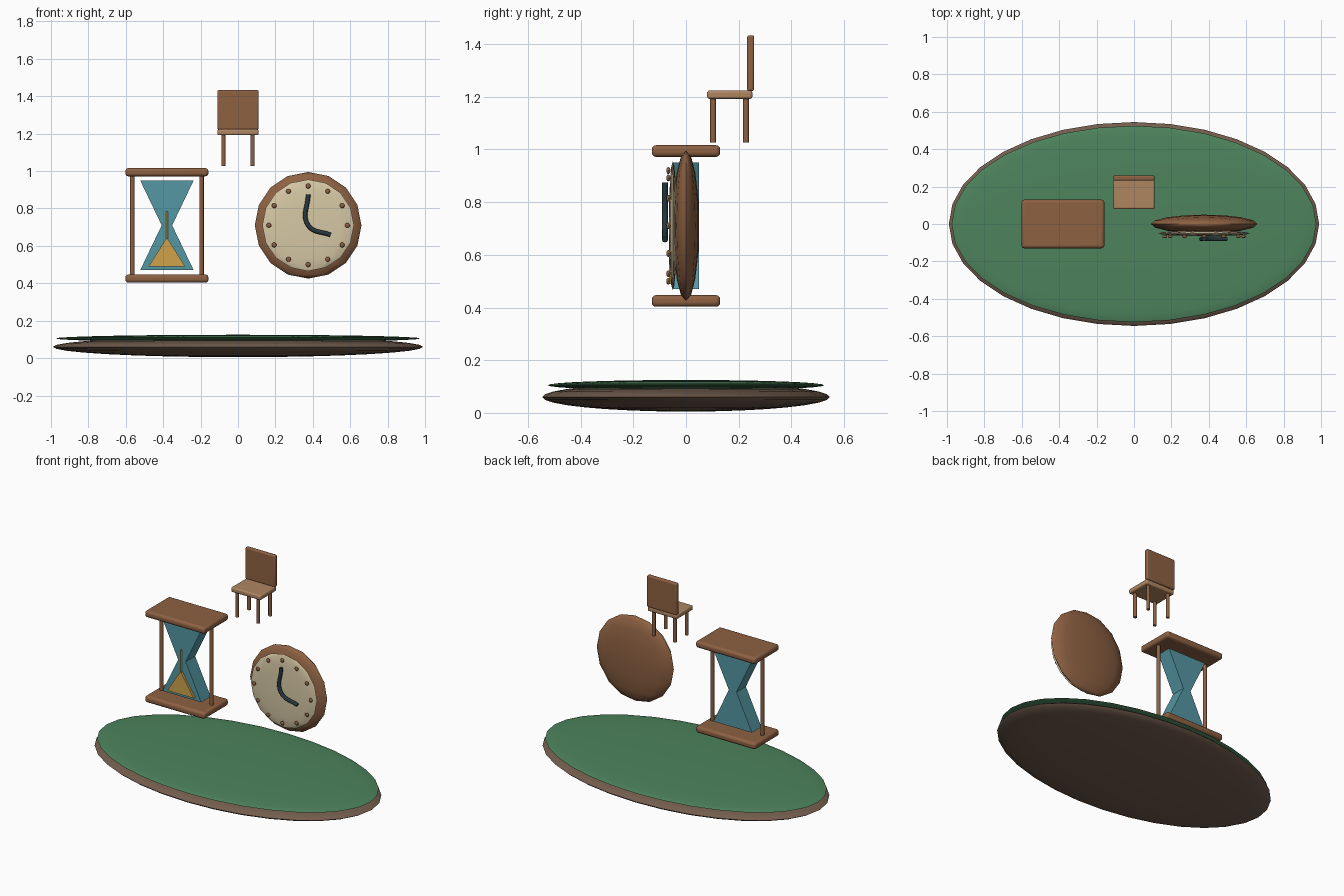
import bpy, math
from mathutils import Vector

if "Cube" in bpy.data.objects:
    bpy.data.objects.remove(bpy.data.objects["Cube"])


def material(name, rgb):
    m = bpy.data.materials.new(name)
    m.diffuse_color = (*rgb, 1)
    m.use_nodes = True
    m.node_tree.nodes["Principled BSDF"].inputs["Base Color"].default_value = m.diffuse_color
    return m


WOOD = material("wood", (0.27, 0.12, 0.055))
LIGHT_WOOD = material("light_wood", (0.43, 0.24, 0.12))
EARTH = material("earth", (0.17, 0.11, 0.075))
GREEN = material("green", (0.075, 0.23, 0.11))
GLASS = material("glass", (0.09, 0.31, 0.37))
SAND = material("sand", (0.62, 0.36, 0.07))
CREAM = material("cream", (0.68, 0.58, 0.38))
DARK = material("dark", (0.02, 0.04, 0.05))


def finish(name, mat, smooth=True):
    o = bpy.context.object
    o.name = name
    o.data.materials.append(mat)
    if smooth:
        bpy.ops.object.shade_smooth_by_angle(angle=math.radians(40))
    return o


def ellipsoid(name, loc, radii, mat, seg=32, rings=16):
    bpy.ops.mesh.primitive_uv_sphere_add(segments=seg, ring_count=rings, location=loc)
    bpy.context.object.scale = radii
    bpy.ops.object.transform_apply(location=False, rotation=False, scale=True)
    return finish(name, mat)


def box(name, lo, hi, mat, bevel):
    lo, hi = Vector(lo), Vector(hi)
    bpy.ops.mesh.primitive_cube_add(size=1, location=(lo + hi) / 2)
    bpy.context.object.scale = hi - lo
    bpy.ops.object.transform_apply(location=False, rotation=False, scale=True)
    b = bpy.context.object.modifiers.new("bevel", 'BEVEL')
    b.width, b.segments = bevel, 3
    return finish(name, mat)


def rod(name, x, y, z0, z1, r, mat):
    bpy.ops.mesh.primitive_cylinder_add(vertices=12, radius=r, depth=z1 - z0,
                                        location=(x, y, (z0 + z1) / 2))
    return finish(name, mat)


def prism(name, outline, y0, y1, mat):
    n = len(outline)
    verts = [(x, y, z) for y in (y0, y1) for x, z in outline]
    faces = [tuple(range(n)), tuple(range(2 * n - 1, n - 1, -1))]
    faces += [(i, i + n, (i + 1) % n + n, (i + 1) % n) for i in range(n)]
    me = bpy.data.meshes.new(name)
    me.from_pydata(verts, [], faces)
    o = bpy.data.objects.new(name, me)
    bpy.context.collection.objects.link(o)
    me.materials.append(mat)


# Oval island
ellipsoid("island_base", (0, 0, 0.06), (0.99, 0.545, 0.055), EARTH)
ellipsoid("island_top", (0, 0, 0.105), (0.975, 0.525, 0.02), GREEN)

# Hourglass
HX = -0.38
for name, z in (("hourglass_bottom", 0.403), ("hourglass_top", 0.972)):
    box(name, (HX - 0.222, -0.13, z), (HX + 0.222, 0.13, z + 0.044), WOOD, 0.016)
for s in (-1, 1):
    rod("hourglass_post", HX + s * 0.185, 0, 0.44, 0.98, 0.012, WOOD)
prism("glass", [(HX - 0.143, 0.47), (HX + 0.143, 0.47), (HX + 0.028, 0.71),
                (HX + 0.143, 0.95), (HX - 0.143, 0.95), (HX - 0.028, 0.71)], -0.05, 0.05, GLASS)
prism("sand_pile", [(HX - 0.098, 0.49), (HX + 0.098, 0.49), (HX, 0.645)], -0.065, -0.045, SAND)
rod("sand_stream", HX, -0.058, 0.63, 0.785, 0.006, SAND)

# Clock
CX, CZ = 0.375, 0.71
ellipsoid("clock_case", (CX, 0, CZ), (0.285, 0.05, 0.285), WOOD, 16, 8)
ellipsoid("clock_face", (CX, -0.05, CZ), (0.245, 0.015, 0.245), CREAM, 16, 8)
for i in range(12):
    a = i * math.tau / 12
    ellipsoid("hour_dot", (CX + 0.21 * math.sin(a), -0.067, CZ + 0.21 * math.cos(a)),
              (0.013, 0.008, 0.013), WOOD, 12, 8)
cu = bpy.data.curves.new("clock_hands", 'CURVE')
cu.dimensions = '3D'
cu.bevel_depth, cu.bevel_resolution, cu.use_fill_caps = 0.012, 2, True
sp = cu.splines.new('BEZIER')
sp.bezier_points.add(2)
for p, (x, z) in zip(sp.bezier_points, [(CX, 0.875), (CX, 0.71), (0.495, 0.658)]):
    p.co = (x, -0.08, z)
    p.handle_left_type = p.handle_right_type = 'AUTO'
cu.materials.append(DARK)
bpy.context.collection.objects.link(bpy.data.objects.new("clock_hands", cu))

# Chair
box("chair_seat", (-0.11, 0.08, 1.192), (0.11, 0.252, 1.224), LIGHT_WOOD, 0.009)
box("chair_back", (-0.11, 0.232, 1.222), (0.11, 0.259, 1.433), WOOD, 0.008)
for x in (-0.078, 0.078):
    for y in (0.103, 0.228):
        rod("chair_leg", x, y, 1.027, 1.2, 0.0115, WOOD)
